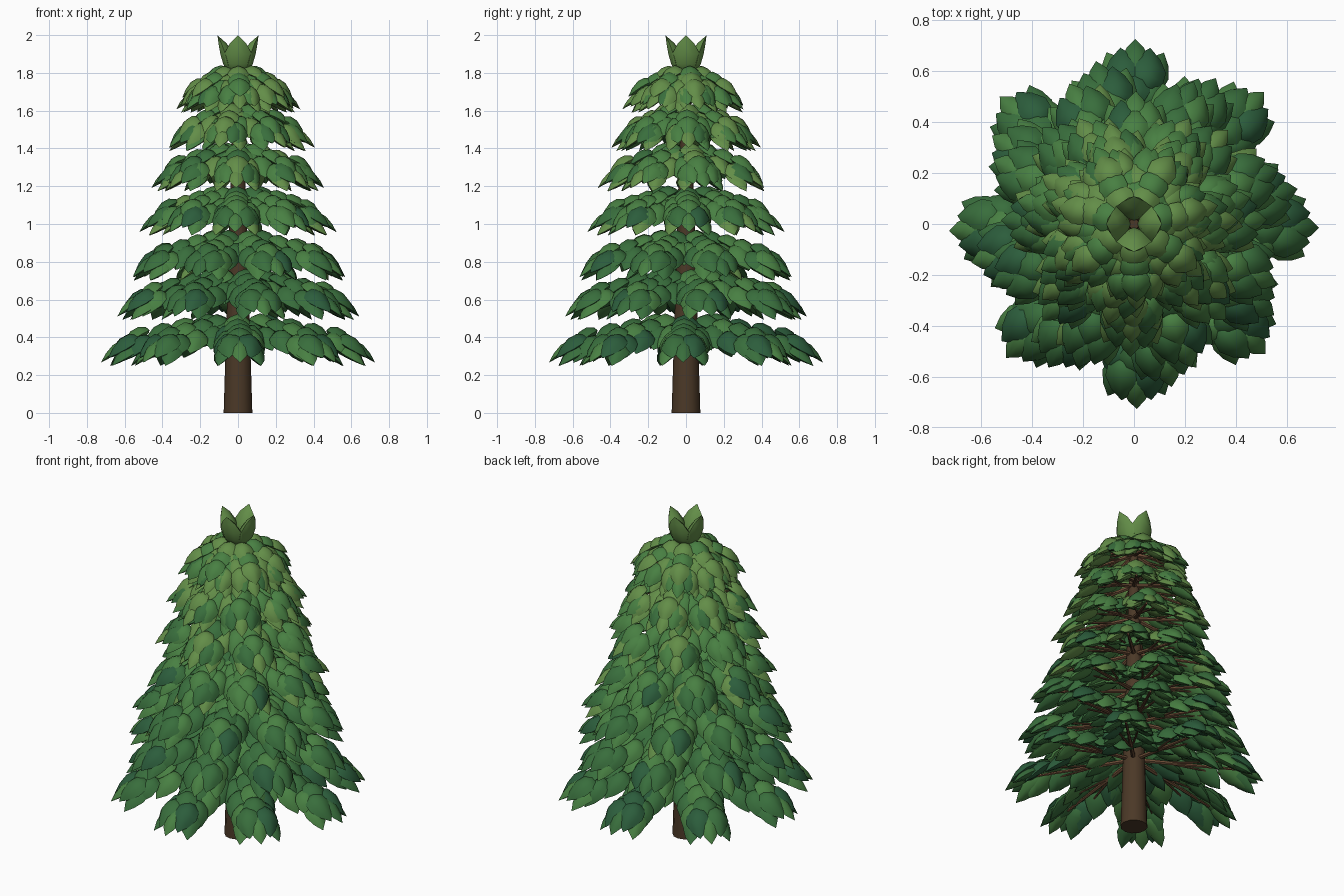
import bpy, bmesh, math, random
from mathutils import Matrix, Vector

if "Cube" in bpy.data.objects:
    bpy.data.objects.remove(bpy.data.objects["Cube"])

random.seed(4)


def material(name, rgb):
    m = bpy.data.materials.new(name)
    m.diffuse_color = (*rgb, 1)
    m.use_nodes = True
    m.node_tree.nodes["Principled BSDF"].inputs["Base Color"].default_value = m.diffuse_color
    return m


GREENS = [material("deep_green", (0.025, 0.11, 0.045)),
          material("mid_green", (0.04, 0.155, 0.045)),
          material("fresh_green", (0.065, 0.215, 0.055)),
          material("light_green", (0.125, 0.27, 0.065))]
BARK = material("bark", (0.07, 0.04, 0.02))
TWIG = material("twig", (0.14, 0.07, 0.035))


def finish(name, bm, mats, angle=40):
    bmesh.ops.recalc_face_normals(bm, faces=bm.faces)
    me = bpy.data.meshes.new(name)
    bm.to_mesh(me)
    bm.free()
    for m in mats:
        me.materials.append(m)
    ob = bpy.data.objects.new(name, me)
    bpy.context.collection.objects.link(ob)
    bpy.ops.object.select_all(action='DESELECT')
    ob.select_set(True)
    bpy.context.view_layer.objects.active = ob
    bpy.ops.object.shade_smooth_by_angle(angle=math.radians(angle))
    return ob


# Puffy pointed leaf along +x: (position, half width, thickness) rows
ROWS = [(0.06, 0.28, 0.5), (0.25, 0.46, 0.95), (0.5, 0.5, 1.0), (0.77, 0.31, 0.6)]
RING = [(-1, 0), (-0.6, 0.62), (0, 1), (0.6, 0.62), (1, 0), (0.5, -0.6), (-0.5, -0.6)]


def add_leaf(bm, pos, yaw, pitch, roll, length, width, shade, camber=0.2):
    mat = (Matrix.Translation(pos) @ Matrix.Rotation(yaw, 4, 'Z')
           @ Matrix.Rotation(-math.radians(pitch), 4, 'Y')
           @ Matrix.Rotation(math.radians(roll), 4, 'X'))

    def vert(t, y, z):
        return bm.verts.new(mat @ Vector((t * length, y, z - camber * length * t * t)))

    rings = [[vert(t, y * w * width, z * h * width * 0.3) for y, z in RING] for t, w, h in ROWS]
    start, tip = vert(0, 0, 0), vert(1, 0, 0)
    n = len(RING)
    faces = []
    for i in range(n):
        j = (i + 1) % n
        faces.append(bm.faces.new((start, rings[0][j], rings[0][i])))
        faces.append(bm.faces.new((tip, rings[-1][i], rings[-1][j])))
        for a, b in zip(rings, rings[1:]):
            faces.append(bm.faces.new((a[i], a[j], b[j], b[i])))
    for f in faces:
        f.material_index = shade


def add_rod(bm, a, b, r1, r2, sides=6):
    d = b - a
    m = Matrix.Translation((a + b) / 2) @ d.to_track_quat('Z', 'Y').to_matrix().to_4x4()
    bmesh.ops.create_cone(bm, cap_ends=True, segments=sides, radius1=r1, radius2=r2,
                          depth=d.length, matrix=m)


# Trunk
bm = bmesh.new()
add_rod(bm, Vector((0, 0, 0)), Vector((0, 0, 1.86)), 0.076, 0.02, 12)
finish("trunk", bm, [BARK])

# Tiers: (branch count, phase in degrees, tip radius, tip height, leaf stations)
TIERS = [(8, 0, 0.735, 0.265, 4), (8, 14, 0.665, 0.505, 4), (8, 22.5, 0.615, 0.71, 4),
         (8, 0, 0.53, 0.945, 4), (7, -90, 0.475, 1.175, 3), (7, 0, 0.415, 1.385, 3),
         (7, -90, 0.345, 1.585, 3)]

for k, (count, phase, radius, tip_z, stations) in enumerate(TIERS):
    leaves, twigs = bmesh.new(), bmesh.new()
    up = k / (len(TIERS) - 1)
    L, W = 0.21 - 0.04 * up, 0.145 - 0.03 * up

    def shade(dark=0.0):
        return max(0, min(3, round(1.0 + 1.7 * up - dark + random.uniform(-0.75, 0.75))))

    for b in range(count):
        yaw = math.radians(phase) + math.tau * b / count + random.uniform(-0.04, 0.04)
        out = Vector((math.cos(yaw), math.sin(yaw), 0))
        side = Vector((-out.y, out.x, 0))
        up_by = lambda h: Vector((0, 0, h))
        root = out * 0.02 + up_by(tip_z + 0.165)
        end = out * (radius - L * 0.8) + up_by(tip_z + 0.085)
        # Main branch and two side twigs
        add_rod(twigs, root, end, 0.014, 0.007)
        for s in (-1, 1):
            add_rod(twigs, root.lerp(end, 0.3), root.lerp(end, 0.85) + side * s * 0.07, 0.008, 0.004)
        # Overlapping leaf groups of three, from trunk to tip
        for i in range(stations):
            f = i / (stations - 1)
            p = root.lerp(end, 0.16 + 0.66 * f) + up_by(0.08 - 0.006 * f)
            pitch = -14 - 10 * f + random.uniform(-4, 4)
            add_leaf(leaves, p, yaw + random.uniform(-0.15, 0.15), pitch, 0, L * 0.9, W, shade())
            for s in (-1, 1):
                add_leaf(leaves, p + side * s * 0.045 - up_by(0.025 + 0.015 * random.random()),
                         yaw + s * (0.72 - 0.3 * f) + random.uniform(-0.12, 0.12),
                         pitch - 6, -s * 14, L * 0.92, W * 0.95, shade())
        # Tip: a low end leaf between two darker shoulder leaves
        add_leaf(leaves, end + up_by(0.025), yaw, -23, 0, L * 0.9, W * 0.75, shade(-0.3))
        for s in (-1, 1):
            add_leaf(leaves, end + side * s * 0.04 - out * 0.045 + up_by(0.05),
                     yaw + s * 0.16, -22, -s * 12, L * 0.95, W, shade(0.8))
            add_leaf(leaves, end + side * s * 0.045 - out * 0.05 + up_by(0.01),
                     yaw + s * 0.45, -22, -s * 10, L * 0.95, W * 0.8, shade(-0.3))
    finish(f"leaf_tier_{k + 1}", leaves, GREENS)
    finish(f"branch_tier_{k + 1}", twigs, [TWIG])

# Crown of four upright leaves
bm = bmesh.new()
for b in range(4):
    a = math.tau * b / 4
    add_leaf(bm, Vector((math.cos(a) * 0.045, math.sin(a) * 0.045, 1.8)), a, 83, 0,
             0.205, 0.145, 3, 0.19)
finish("crown_leaves", bm, GREENS)
